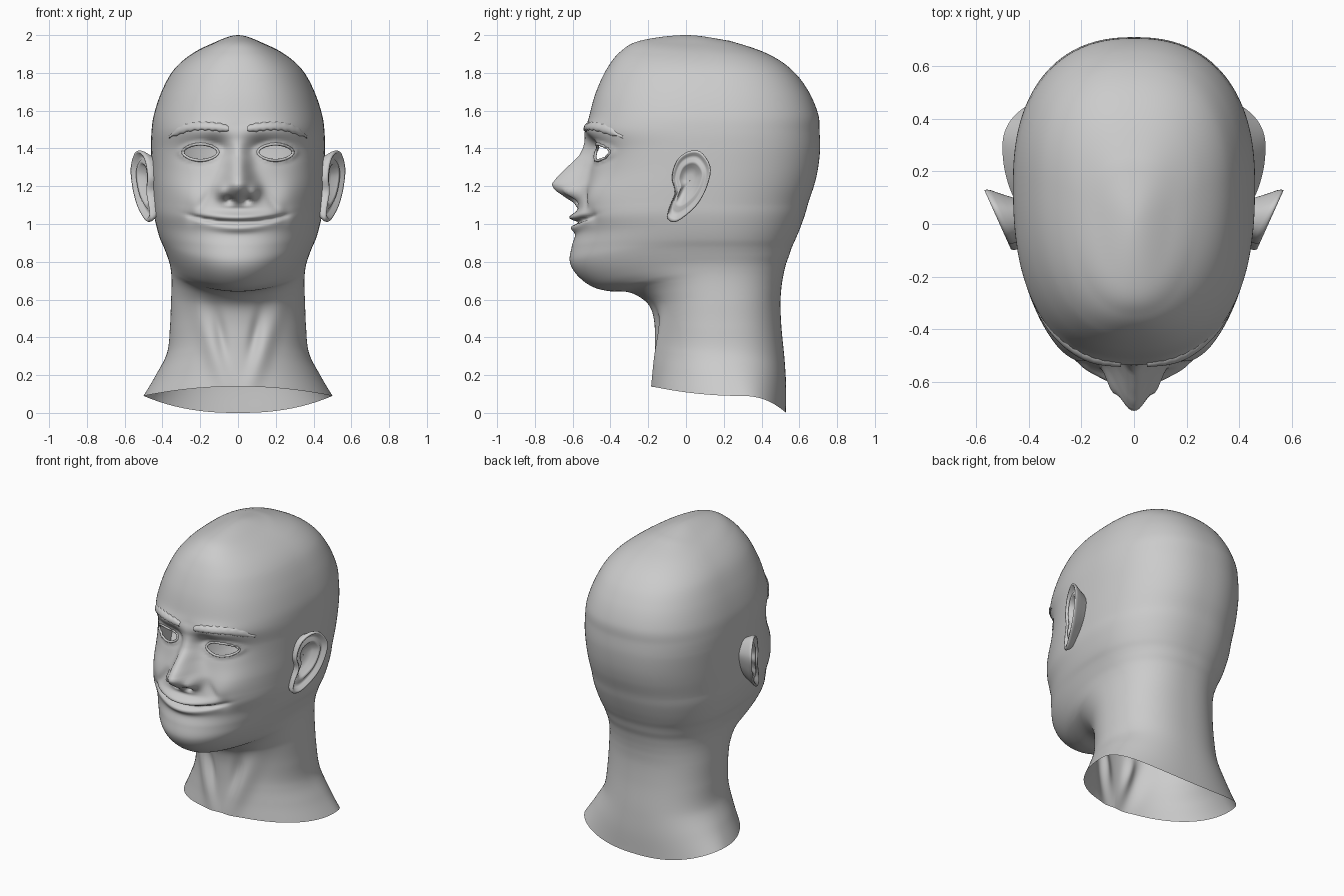
import bpy, bmesh, math
from mathutils import Vector
from mathutils.bvhtree import BVHTree

if "Cube" in bpy.data.objects:
    bpy.data.objects.remove(bpy.data.objects["Cube"])

clay = bpy.data.materials.new("grey_clay")
clay.diffuse_color = (0.6, 0.6, 0.6, 1)
clay.use_nodes = True
clay.node_tree.nodes["Principled BSDF"].inputs["Base Color"].default_value = clay.diffuse_color


def lookup(table, t):
    if t <= table[0][0]:
        return table[0][1]
    for (a, va), (b, vb) in zip(table, table[1:]):
        if t <= b:
            return va + (vb - va) * (t - a) / (b - a)
    return table[-1][1]


def spline(p0, p1, p2, p3, t):
    return [0.5 * (2 * b + (c - a) * t + (2 * a - 5 * b + 4 * c - d) * t * t
                   + (3 * b - a - 3 * c + d) * t ** 3) for a, b, c, d in zip(p0, p1, p2, p3)]


def g(v, c, s):
    return math.exp(-((v - c) / s) ** 2)


def finish(bm, name, flip=False):
    bmesh.ops.recalc_face_normals(bm, faces=bm.faces)
    if flip:
        bmesh.ops.reverse_faces(bm, faces=bm.faces)
    me = bpy.data.meshes.new(name)
    bm.to_mesh(me)
    bm.free()
    me.materials.append(clay)
    for p in me.polygons:
        p.use_smooth = True
    ob = bpy.data.objects.new(name, me)
    bpy.context.collection.objects.link(ob)
    return ob


def skin(bm, rows, closed=True):
    vs = [[bm.verts.new(p) for p in r] for r in rows]
    n = len(rows[0])
    for a, b in zip(vs, vs[1:]):
        for i in range(n if closed else n - 1):
            j = (i + 1) % n
            bm.faces.new((a[i], a[j], b[j], b[i]))


# Head rings, neck to crown: front y, front z, half width, side z, back y
KEYS = [(-.18, .14, .50, .09, .53), (-.17, .24, .435, .20, .53), (-.164, .36, .375, .32, .52),
        (-.168, .48, .36, .46, .505), (-.19, .56, .355, .58, .50), (-.24, .61, .352, .66, .505),
        (-.31, .64, .352, .71, .512), (-.41, .645, .355, .75, .52), (-.50, .67, .362, .79, .53),
        (-.577, .73, .375, .83, .545), (-.615, .80, .392, .875, .56), (-.605, .88, .412, .92, .58),
        (-.585, .95, .43, .98, .605), (-.59, 1.03, .445, 1.05, .63), (-.565, 1.1, .45, 1.12, .65),
        (-.535, 1.2, .455, 1.21, .68), (-.51, 1.3, .458, 1.3, .70), (-.505, 1.4, .46, 1.4, .71),
        (-.525, 1.49, .458, 1.49, .707), (-.51, 1.58, .445, 1.58, .70), (-.476, 1.7, .405, 1.7, .65),
        (-.42, 1.82, .345, 1.81, .565), (-.35, 1.91, .26, 1.89, .43), (-.243, 1.97, .15, 1.95, .23),
        (0, 2.0, 0, 2.0, 0)]
SIDE_Y = [(.09, .29), (.3, .2), (.6, .17), (.85, .12), (1.1, .1), (1.4, .15), (1.8, .15), (1.9, .12), (2, 0)]
BACK_DZ = [(.09, -.09), (.3, -.02), (.5, 0), (1.8, 0), (1.95, .02), (2, 0)]
POWER = [(.6, 2), (.9, 2.1), (1.2, 2.4), (1.5, 2.5), (1.8, 2.4), (2, 2)]
NOSE = [(1.08, 0), (1.11, .03), (1.14, .085), (1.18, .155), (1.21, .18), (1.25, .16),
        (1.30, .12), (1.365, .06), (1.45, .018), (1.52, 0)]
NOSE_W = [(1.12, .085), (1.2, .085), (1.3, .06), (1.4, .05), (1.5, .06)]
EYE_X, EYE_Z, EYE_A, EYE_B = .198, 1.38, .088, .041


def eye_r(x, z):
    return (abs((abs(x) - EYE_X) / EYE_A) ** 1.8 + abs((z - EYE_Z) / EYE_B) ** 1.8) ** (1 / 1.8)


def relief(x, z):
    """Forward push of the face features."""
    x = abs(x)
    d = lookup(NOSE, z) * math.exp(-(x / lookup(NOSE_W, z)) ** 2.2)
    d += .045 * g(x, .085, .028) * g(z, 1.17, .035)             # nostril wings
    d -= .05 * g(x, .045, .02) * g(z, 1.125, .015)              # nostrils
    d += .016 * g(x, .17, .13) * g(z, 1.50, .045)               # brow ridge
    d -= .035 * g(x, .12, .06) * g(z, 1.40, .055)               # inner sockets
    d -= .022 * g(x, .22, .10) * g(z, 1.38, .06)                # sockets
    d += .016 * g(eye_r(x, z), 1.12, .25)                       # eyelids
    d += .025 * g(x, .27, .09) * g(z, 1.15, .09)                # cheeks
    zc = 1.008 + .035 * (x / .25) ** 2                          # smiling mouth line
    fade = 1 / (1 + (x / .235) ** 14)
    d -= .032 * g(z, zc, .011) * fade
    d += .030 * g(z, zc + .028, .022) * g(x, 0, .16)
    d += .024 * g(z, zc - .03, .022) * g(x, 0, .14)
    d -= .014 * g(x, .25, .03) * g(z, 1.05, .04)                # mouth corners
    d -= .012 * g(x, .15 + (1.17 - z) * .6, .025) * g(z, 1.12, .06)  # smile folds
    if z < .7:                                                  # throat and neck cords
        d += .022 * g(x, .07 + .36 * (z - .14), .05) * g(z, .36, .22)
        d -= .02 * g(x, .035 + .2 * (z - .14), .03) * g(z, .42, .12)
    return d


def head_point(k, a):
    yf, zf, w, zs, yb = k
    s, c = math.sin(a), math.cos(a)
    ys, end = lookup(SIDE_Y, zs), c > 0
    n = lookup(POWER, zs) if end else 2.35
    x = w * math.copysign(abs(s) ** (2 / n), s)
    y = ys + ((yf if end else yb) - ys) * abs(c) ** (2 / n)
    z = zs + ((zf - zs) if end else lookup(BACK_DZ, zs)) * c * c
    r = eye_r(x, z)
    if y < 0 and abs(r - 1) < .15:                              # snap to the eye outline
        ex = math.copysign(EYE_X, x)
        x, z = ex + (x - ex) / r, EYE_Z + (z - EYE_Z) / r
    y -= relief(x, z) * min(1, max(0, (-y + .02) / .16))
    return x, y, z


# Head and neck shell, open at the neck and eyes
half = 84
angles = [math.pi * (i / half) ** 1.3 for i in range(half + 1)]
angles += [-a for a in reversed(angles[1:-1])]
first = [2 * a - b for a, b in zip(KEYS[0], KEYS[1])]
pts = [first] + KEYS + [(.23, 1.97, -.15, 1.95, -.243)]
rows = []
for i in range(1, len(KEYS)):
    for j in range(8):
        k = spline(*pts[i - 1:i + 3], j / 8)
        rows.append([head_point(k, a) for a in angles])
rows.append([(0, 0, 2.0)] * len(angles))
bm = bmesh.new()
skin(bm, rows)
bmesh.ops.remove_doubles(bm, verts=bm.verts, dist=1e-4)
bmesh.ops.recalc_face_normals(bm, faces=bm.faces)
bm.normal_update()
surface = BVHTree.FromBMesh(bm)
eyes = [f for f in bm.faces if all(v.co.y < 0 and eye_r(v.co.x, v.co.z) < 1.002 for v in f.verts)]
bmesh.ops.delete(bm, geom=eyes, context='FACES')
finish(bm, "head")


def on_face(x, z, lift=0.0):
    hit = surface.ray_cast(Vector((x, -2, z)), Vector((0, 1, 0)))[0]
    return Vector((x, hit.y - lift, z))


# Ear outline in side view (y, z)
EAR = [(-.075, 1.25), (-.045, 1.34), (.015, 1.385), (.08, 1.38), (.13, 1.3), (.112, 1.2), (.065, 1.11),
       (0, 1.045), (-.06, 1.01), (-.098, 1.03), (-.088, 1.09), (-.06, 1.17)]
outline = []
for i in range(len(EAR)):
    q = [EAR[(i + k) % len(EAR)] for k in (-1, 0, 1, 2)]
    outline += [spline(*q, t / 6) for t in range(6)]
LEVELS = [(.62, -.12), (.84, -.05), (.97, -.016), (1, 0), (.97, .01), (.91, .008), (.84, -.012), (.74, -.016),
          (.64, -.002), (.55, -.008), (.44, -.038), (.2, -.046), (.01, -.046)]

for side, tag in ((-1, "left"), (1, "right")):
    # Ears flaring outward to the back
    bm = bmesh.new()
    rows = []
    for s, dx in LEVELS:
        ring = [(.02 + (y - .02) * s, 1.23 + (z - 1.23) * s) for y, z in outline]
        rows.append([(side * (.465 + .45 * (y + .08) + dx), y, z) for y, z in ring])
    skin(bm, rows)
    finish(bm, tag + "_ear")

    # Eyelid rims
    bm = bmesh.new()
    rows = []
    for i in range(49):
        t = i / 48 * math.tau
        c, s = math.cos(t), math.sin(t)
        k = (abs(c) ** 1.8 + abs(s) ** 1.8) ** (-1 / 1.8) * 1.06
        p = on_face(side * (EYE_X + EYE_A * c * k), EYE_Z + EYE_B * s * k)
        out = Vector((side * c, 0, s))
        rows.append([p + .008 * (out * math.cos(q) + Vector((0, 1, 0)) * math.sin(q))
                     for q in [m * math.tau / 8 for m in range(8)]])
    skin(bm, rows)
    finish(bm, tag + "_eyelid")

    # Eyebrows with wavy edges
    bm = bmesh.new()
    rows = []
    for i in range(41):
        t = i / 40
        x = .05 + .315 * t
        mid = 1.505 + .018 * math.sin(t * 2.6) - .055 * t ** 4
        h = .022 * min(1, 6 * t + .5, 5 * (1 - t) + .2) + .003 * math.sin(i * 1.3)
        rows.append([on_face(side * x, mid + h * v, .012 * (1 - v ** 4) - .001)
                     for v in (-1, -.85, -.5, 0, .5, .85, 1)])
    skin(bm, rows, closed=False)
    finish(bm, tag + "_eyebrow")
